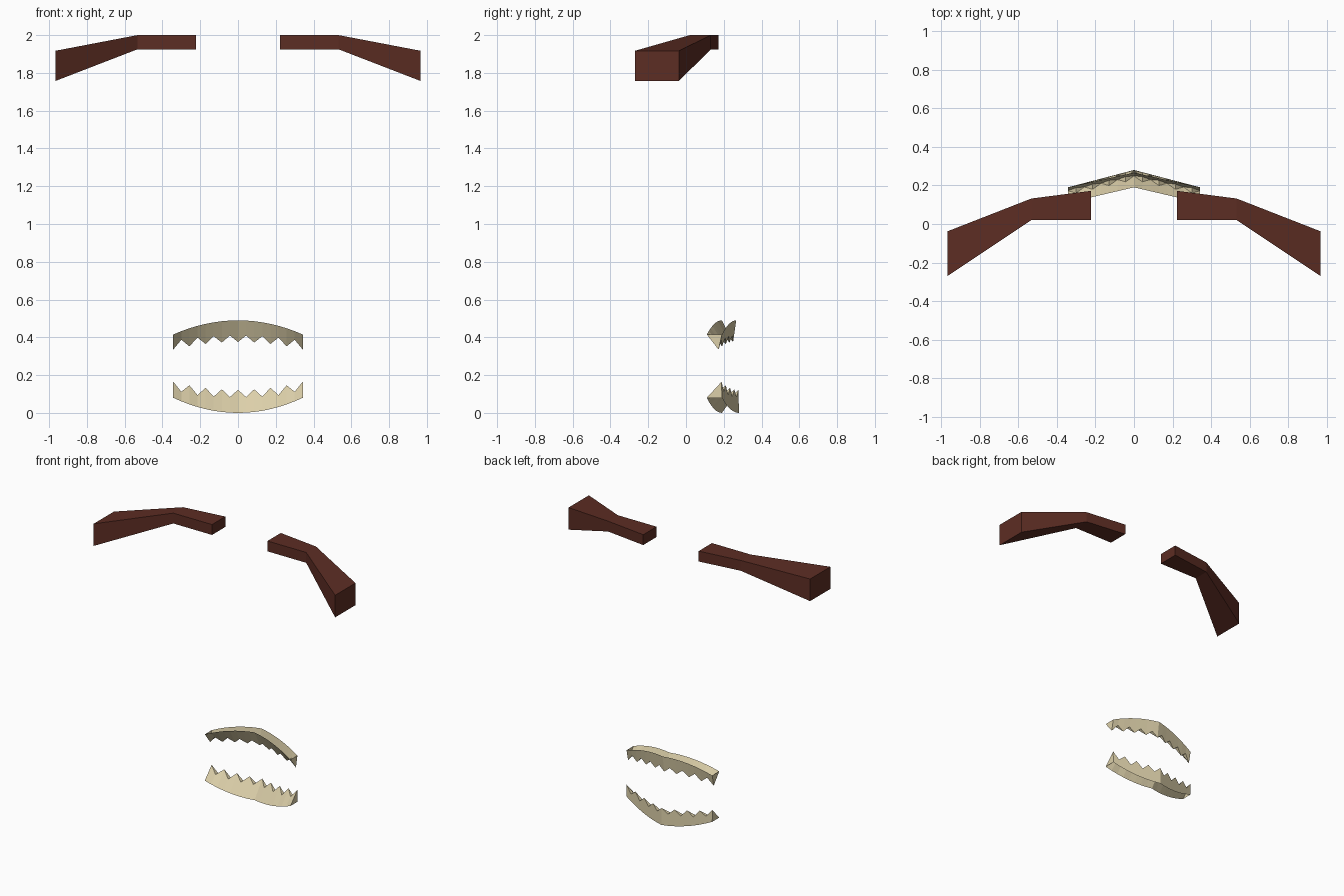
import bpy, bmesh

if "Cube" in bpy.data.objects:
    bpy.data.objects.remove(bpy.data.objects["Cube"])


def material(name, rgb):
    m = bpy.data.materials.new(name)
    m.diffuse_color = (*rgb, 1)
    m.use_nodes = True
    m.node_tree.nodes["Principled BSDF"].inputs["Base Color"].default_value = m.diffuse_color
    return m


BROWN = material("dark brown", (0.108, 0.026, 0.017))
CREAM = material("cream", (0.72, 0.63, 0.40))


def loft(name, sections, mat, cap_start=True, cap_end=True, closed=True):
    """Skin a row of equal-length cross-sections into a flat-faced object."""
    bm = bmesh.new()
    rings = [[bm.verts.new(p) for p in s] for s in sections]
    n = len(rings[0])
    for a, b in zip(rings, rings[1:]):
        for i in range(n if closed else n - 1):
            j = (i + 1) % n
            bm.faces.new((a[i], a[j], b[j], b[i]))
    if cap_start:
        bm.faces.new(rings[0])
    if cap_end:
        bm.faces.new(rings[-1][::-1])
    # tooth tips come to a point: merge coincident points
    bmesh.ops.remove_doubles(bm, verts=bm.verts, dist=1e-4)
    bmesh.ops.recalc_face_normals(bm, faces=bm.faces)
    me = bpy.data.meshes.new(name)
    bm.to_mesh(me)
    bm.free()
    me.materials.append(mat)
    ob = bpy.data.objects.new(name, me)
    bpy.context.collection.objects.link(ob)
    return ob


# Eyebrows: three rectangular sections each (x, y0, y1, z0, z1)
BROW = [(0.222, 0.02, 0.172, 1.925, 2.0),
        (0.532, 0.02, 0.132, 1.925, 2.0),
        (0.967, -0.27, -0.038, 1.757, 1.917)]
for side, label in ((-1, "left"), (1, "right")):
    loft(label + "_eyebrow",
         [[(side * x, y0, z0), (side * x, y1, z0), (side * x, y1, z1), (side * x, y0, z1)]
          for x, y0, y1, z0, z1 in BROW], BROWN)


# Jaws: hollow wedge swept along a V, open at the gum, zigzag at the teeth
def jaw(name, gum, tip, valley, back, tip_depth):
    sections = []
    for i in range(-8, 9):
        u = abs(i) / 8
        x = 0.343 * i / 8
        front = 0.19 - 0.08 * u
        rear = back - (back - 0.19) * u
        y_tip = front + tip_depth * (rear - front)
        zg = gum(u)
        if i % 2 == 0:                      # tooth tip
            fy, by, z = y_tip, y_tip, tip(u)
        else:                               # notch between teeth
            fy, by, z = front + 0.65 * (y_tip - front), y_tip + 0.35 * (rear - y_tip), valley(u)
        sections.append([(x, front, zg), (x, fy, z), (x, by, z), (x, rear, zg)])
    return loft(name, sections, CREAM, closed=False)


jaw("lower_teeth", lambda u: 0.08 * u * u, lambda u: 0.122 + 0.043 * u * u,
    lambda u: 0.084 + 0.042 * u ** 3, 0.28, 0.98)
jaw("upper_teeth", lambda u: 0.49 - 0.075 * u * u, lambda u: 0.375 - 0.04 * u * u,
    lambda u: 0.41 - 0.03 * u * u, 0.266, 0.78)
